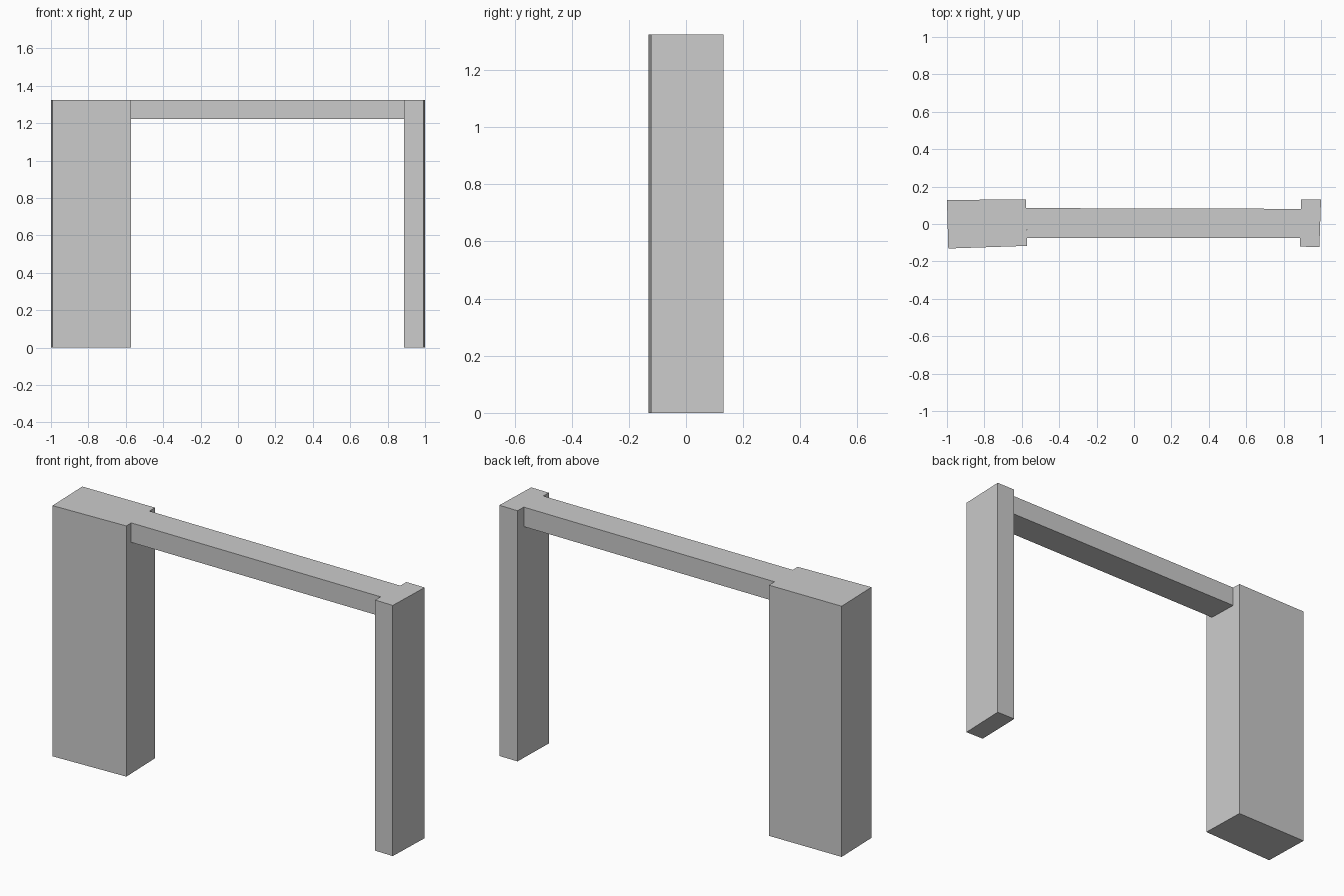
import bpy
import bmesh

if "Cube" in bpy.data.objects:
    bpy.data.objects.remove(bpy.data.objects["Cube"])

HEIGHT = 1.325
BEAM_BOTTOM = 1.222


def prism(name, outline, z0, z1):
    """Extrude a counter-clockwise plan outline from z0 to z1."""
    bm = bmesh.new()
    base = bm.faces.new([bm.verts.new((x, y, z0)) for x, y in outline])
    ext = bmesh.ops.extrude_face_region(bm, geom=[base], use_keep_orig=True)
    top = [v for v in ext["geom"] if isinstance(v, bmesh.types.BMVert)]
    bmesh.ops.translate(bm, verts=top, vec=(0, 0, z1 - z0))
    bmesh.ops.recalc_face_normals(bm, faces=bm.faces)
    mesh = bpy.data.meshes.new(name)
    bm.to_mesh(mesh)
    bm.free()
    obj = bpy.data.objects.new(name, mesh)
    bpy.context.collection.objects.link(obj)
    return obj


# Wide left pier, slightly skewed in plan
prism("wide_pier", [(-0.993, -0.131), (-0.571, -0.117),
                    (-0.578, 0.132), (-1.0, 0.128)], 0, HEIGHT)

# Narrow right post
prism("narrow_post", [(0.887, -0.121), (0.991, -0.123),
                      (1.0, 0.131), (0.893, 0.132)], 0, HEIGHT)

# Lintel spanning between the two, flush with their tops
prism("lintel_beam", [(-0.572, -0.075), (0.888, -0.076),
                      (0.892, 0.081), (-0.577, 0.085)], BEAM_BOTTOM, HEIGHT)
